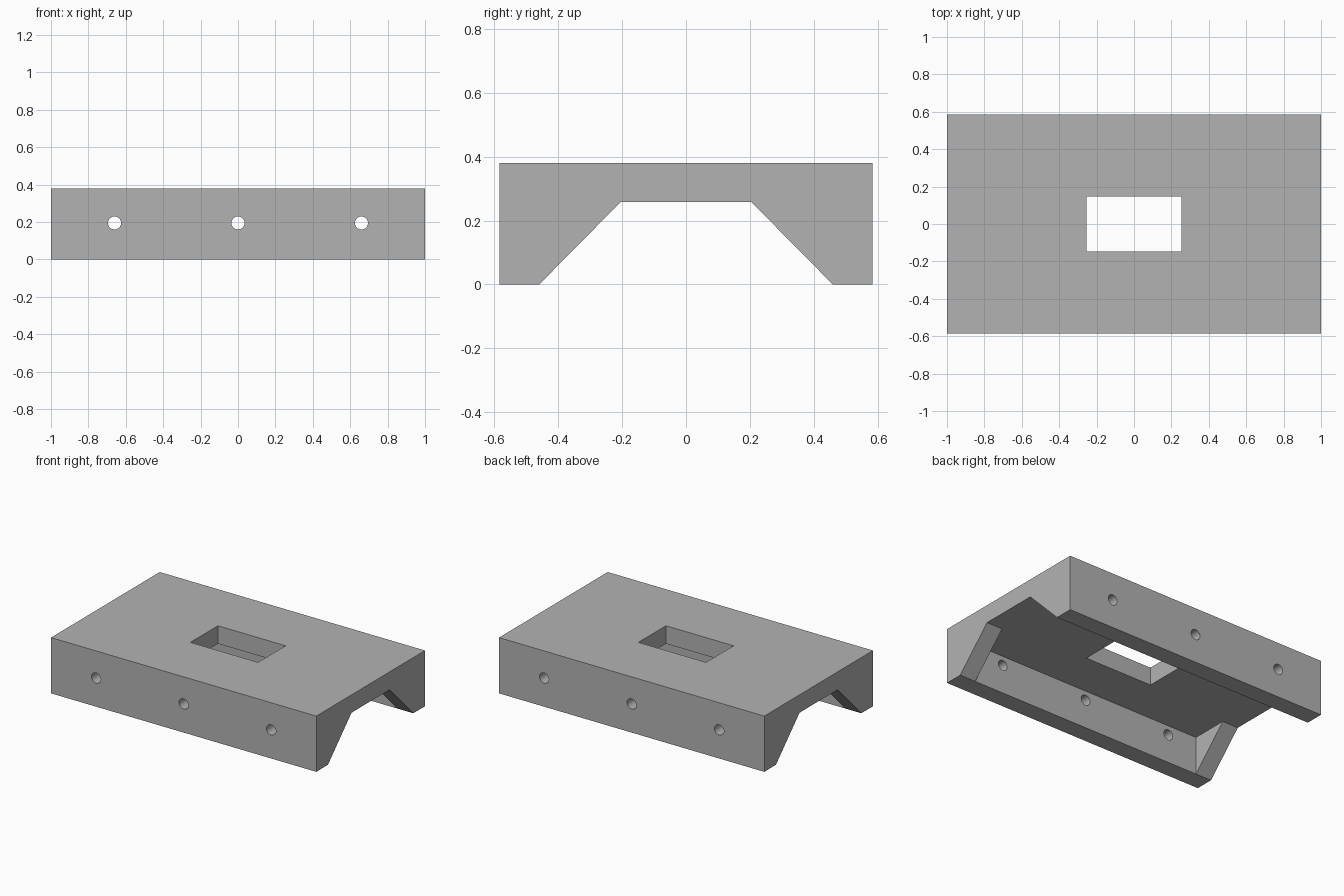
import bpy
import bmesh
from math import radians
from mathutils import Matrix, Vector

cube = bpy.data.objects.get("Cube")
if cube:
    bpy.data.objects.remove(cube, do_unlink=True)

HALF_X, HALF_Y, HEIGHT = 1.0, 0.585, 0.38
WALL, CEILING = 0.125, 0.258
INNER_Y, FLAT_Y = HALF_Y - WALL, 0.205
HOLE_X, HOLE_Z, HOLE_R = 0.66, 0.195, 0.035

grey = bpy.data.materials.new("plain grey")
grey.use_nodes = True
COLOUR = (0.45, 0.45, 0.45, 1)
grey.diffuse_color = COLOUR
grey.node_tree.nodes["Principled BSDF"].inputs["Base Color"].default_value = COLOUR


def make_object(name, bm):
    bmesh.ops.recalc_face_normals(bm, faces=bm.faces)
    mesh = bpy.data.meshes.new(name)
    bm.to_mesh(mesh)
    bm.free()
    mesh.materials.append(grey)
    obj = bpy.data.objects.new(name, mesh)
    bpy.context.collection.objects.link(obj)
    return obj


def prism(name, profile, half_length):
    """Extrude a (y, z) profile along x, centred."""
    bm = bmesh.new()
    face = bm.faces.new([bm.verts.new((-half_length, y, z)) for y, z in profile])
    extruded = bmesh.ops.extrude_face_region(bm, geom=[face])["geom"]
    verts = [v for v in extruded if isinstance(v, bmesh.types.BMVert)]
    bmesh.ops.translate(bm, verts=verts, vec=Vector((2 * half_length, 0, 0)))
    return make_object(name, bm)


def block(name, half_x, half_y, low, high):
    return prism(name, [(-half_y, low), (half_y, low), (half_y, high), (-half_y, high)], half_x)


def bore(name, x):
    """Round cutter running front to back."""
    bm = bmesh.new()
    bmesh.ops.create_cone(
        bm, cap_ends=True, segments=32, radius1=HOLE_R, radius2=HOLE_R, depth=2,
        matrix=Matrix.Translation((x, 0, HOLE_Z)) @ Matrix.Rotation(radians(90), 4, "X"))
    return make_object(name, bm)


def cut(target, cutter):
    mod = target.modifiers.new("cut", "BOOLEAN")
    mod.operation, mod.solver, mod.object = "DIFFERENCE", "EXACT", cutter
    cutter.hide_render = True
    bpy.context.view_layer.objects.active = target
    bpy.ops.object.modifier_apply(modifier=mod.name)
    bpy.data.objects.remove(cutter, do_unlink=True)


# Channel with sloped end gussets, full-length opening between the slopes
flare = INNER_Y + 0.1 * (INNER_Y - FLAT_Y) / CEILING
bracket = prism("channel_bracket", [
    (-HALF_Y, 0), (-INNER_Y, 0), (-FLAT_Y, CEILING), (FLAT_Y, CEILING),
    (INNER_Y, 0), (HALF_Y, 0), (HALF_Y, HEIGHT), (-HALF_Y, HEIGHT)], HALF_X)

# Pocket between the end gussets leaves straight walls
cut(bracket, block("pocket_cutter", HALF_X - 0.12, INNER_Y, -0.1, CEILING))

# Rectangular window in the top plate
cut(bracket, block("window_cutter", 0.255, 0.148, 0.1, HEIGHT + 0.1))

# Three screw holes through both walls
for x in (-HOLE_X, 0, HOLE_X):
    cut(bracket, bore("hole_cutter", x))

# Smooth hole walls, crisp edges elsewhere
bpy.ops.object.select_all(action="DESELECT")
bracket.select_set(True)
bpy.context.view_layer.objects.active = bracket
bpy.ops.object.shade_smooth_by_angle(angle=radians(30))
